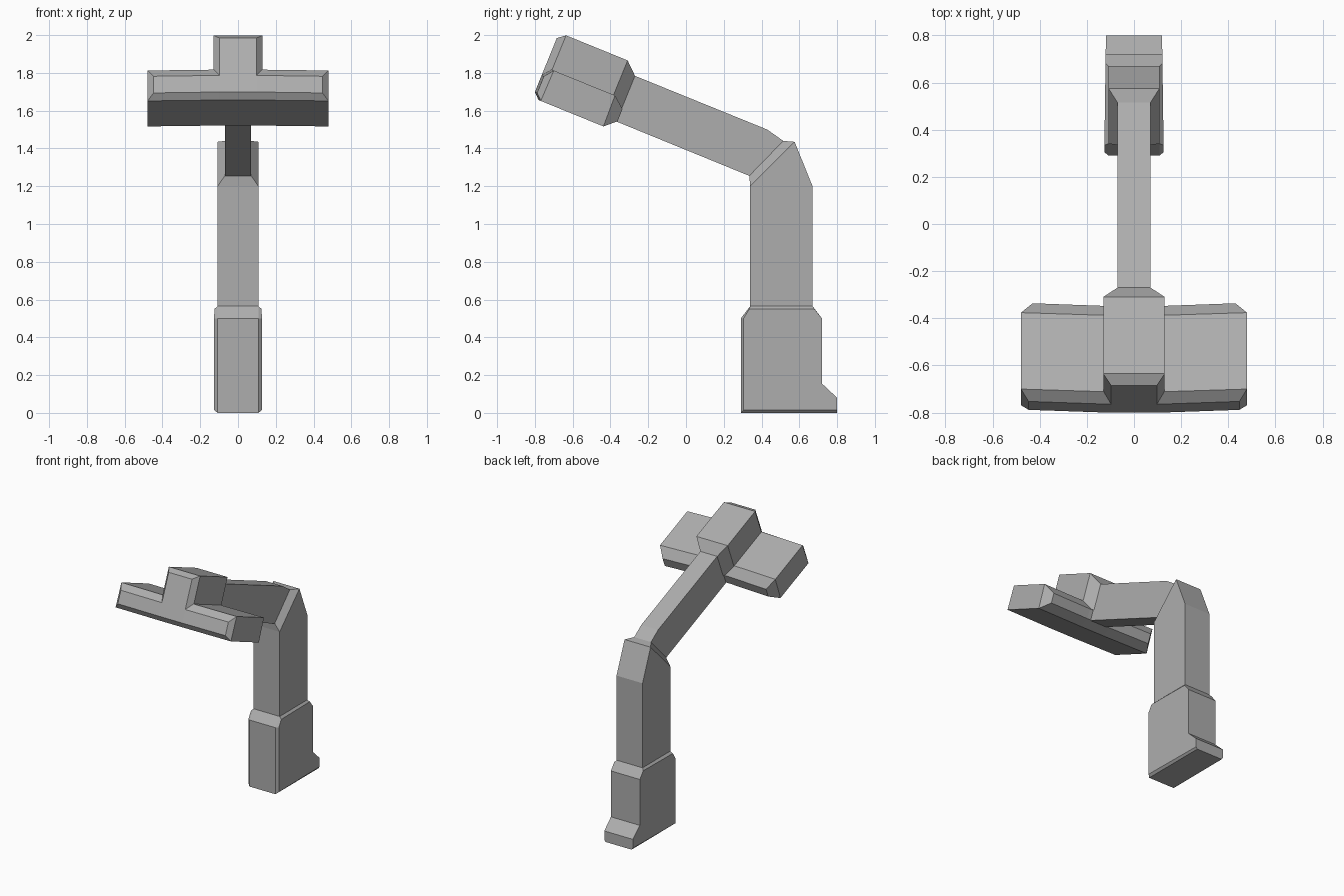
import bpy, bmesh
from mathutils import Vector

if "Cube" in bpy.data.objects:
    bpy.data.objects.remove(bpy.data.objects["Cube"])

# Local axes of the tilted arm and head in the y-z plane
ALONG = Vector((0, -0.926, 0.377))
UP = Vector((0, 0.377, 0.926))

# Mid grey shared by every part
grey = bpy.data.materials.new("mid_grey")
grey.diffuse_color = (0.42, 0.42, 0.42, 1)
grey.use_nodes = True
grey.node_tree.nodes["Principled BSDF"].inputs["Base Color"].default_value = grey.diffuse_color


def tilt(x, d, n):
    return Vector((x, 0, 0)) + ALONG * d + UP * n


def loft(name, rings, cap=None):
    """Skin equal-length rings of points; cap lists the faces of each end."""
    bm = bmesh.new()
    vs = [[bm.verts.new(p) for p in ring] for ring in rings]
    k = len(rings[0])
    for a, b in zip(vs, vs[1:]):
        for i in range(k):
            j = (i + 1) % k
            bm.faces.new((a[i], a[j], b[j], b[i]))
    for end in (vs[0], vs[-1]):
        for face in cap or [range(k)]:
            bm.faces.new([end[i] for i in face])
    bmesh.ops.remove_doubles(bm, verts=bm.verts, dist=0.0005)
    bmesh.ops.recalc_face_normals(bm, faces=bm.faces)
    me = bpy.data.meshes.new(name)
    bm.to_mesh(me)
    bm.free()
    me.materials.append(grey)
    ob = bpy.data.objects.new(name, me)
    bpy.context.collection.objects.link(ob)
    return ob


def rect(a, b, w):
    """Rectangle across x between two (y, z) points."""
    return [(-w, *a), (w, *a), (w, *b), (-w, *b)]


def head_rect(d, lo, hi, w):
    return [tilt(-w, d, lo), tilt(w, d, lo), tilt(w, d, hi), tilt(-w, d, hi)]


# Base: full profile in the middle, slightly smaller profile on each side
inner = [(0.29, 0), (0.80, 0), (0.80, 0.08), (0.72, 0.155),
         (0.72, 0.50), (0.67, 0.565), (0.34, 0.565), (0.29, 0.50)]
outer = [(0.305, 0.015), (0.80, 0.015), (0.80, 0.08), (0.72, 0.155),
         (0.72, 0.50), (0.68, 0.55), (0.335, 0.55), (0.305, 0.50)]


def side(profile, w, s, slope=0.0):
    return [(s * (w - slope * (y - 0.3)), y, z) for y, z in profile]


loft("base", [side(outer, 0.126, -1, 0.014), side(inner, 0.108, -1),
              side(inner, 0.108, 1), side(outer, 0.126, 1, 0.014)])

# Column with its slanted top, narrowing to the arm
loft("column", [rect((0.34, 0.55), (0.67, 0.55), 0.108),
                rect((0.34, 1.20), (0.67, 1.20), 0.108),
                rect((0.34, 1.20), (0.575, 1.435), 0.108),
                rect((0.335, 1.255), (0.515, 1.44), 0.07)])

# Arm
loft("arm", [rect((0.335, 1.255), (0.515, 1.44), 0.07),
             rect((0.335, 1.255), (0.43, 1.50), 0.07),
             head_rect(0.96, 1.290, 1.551, 0.07)])

# Upright block on the head
loft("head_block", [head_rect(0.923, 1.365, 1.551, 0.07),
                    head_rect(0.990, 1.365, 1.612, 0.13),
                    head_rect(1.342, 1.365, 1.612, 0.13),
                    head_rect(1.382, 1.365, 1.580, 0.097)])

# Crossbar: chamfered profile (along, up, half width), ends swept back a little
bar = [(0.995, 1.415, 0.479), (1.345, 1.415, 0.479), (1.382, 1.367, 0.447),
       (1.382, 1.272, 0.447), (1.348, 1.240, 0.479), (0.990, 1.240, 0.479),
       (0.931, 1.293, 0.43), (0.931, 1.363, 0.43)]


def tip(s):
    return [tilt(s * w, d - 0.013, n) for d, n, w in bar]


def mid(s):
    return [tilt(s * 0.10, d, n) for d, n, w in bar]


loft("crossbar", [tip(-1), mid(-1), mid(1), tip(1)],
     cap=[(0, 1, 4, 5), (1, 2, 3, 4), (5, 6, 7, 0)])
